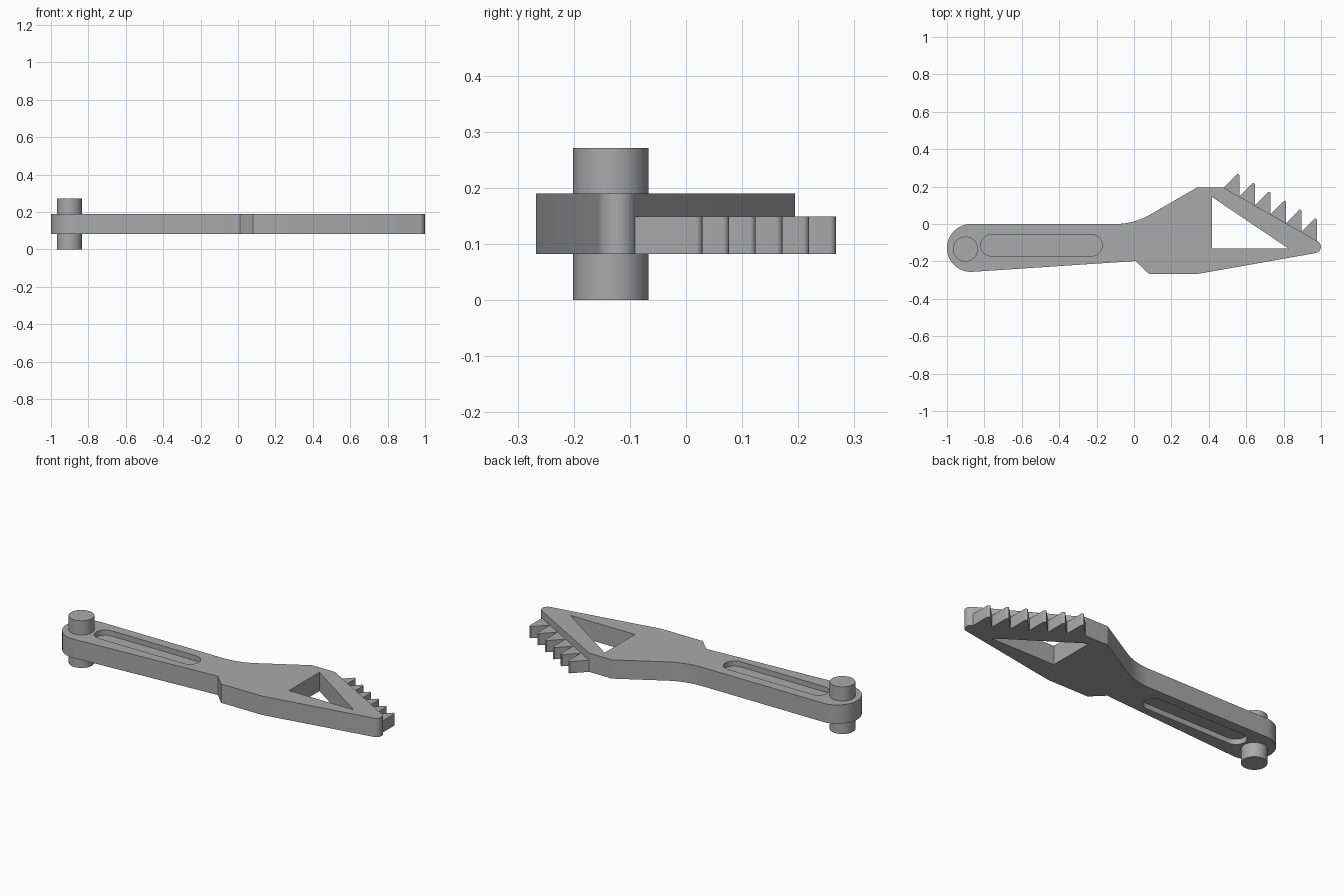
import bpy, bmesh
from math import sin, cos, radians

cube = bpy.data.objects.get("Cube")
if cube:
    bpy.data.objects.remove(cube, do_unlink=True)

grey = bpy.data.materials.new("plain grey")
grey.use_nodes = True
colour = (0.4, 0.4, 0.4, 1)
grey.diffuse_color = colour
grey.node_tree.nodes["Principled BSDF"].inputs["Base Color"].default_value = colour


def arc(cx, cy, r, start, end, steps=16):
    angles = [radians(start + (end - start) * i / steps) for i in range(steps + 1)]
    return [(cx + r * cos(a), cy + r * sin(a)) for a in angles]


def prism(name, outline, z0, z1):
    """Extrude a flat outline from z0 to z1."""
    bm = bmesh.new()
    face = bm.faces.new([bm.verts.new((x, y, z0)) for x, y in outline])
    top = bmesh.ops.extrude_face_region(bm, geom=[face])["geom"]
    bmesh.ops.translate(bm, vec=(0, 0, z1 - z0),
                        verts=[v for v in top if isinstance(v, bmesh.types.BMVert)])
    bmesh.ops.recalc_face_normals(bm, faces=bm.faces)
    mesh = bpy.data.meshes.new(name)
    bm.to_mesh(mesh)
    bm.free()
    mesh.materials.append(grey)
    obj = bpy.data.objects.new(name, mesh)
    bpy.context.collection.objects.link(obj)
    return obj


def activate(obj):
    bpy.ops.object.select_all(action="DESELECT")
    obj.select_set(True)
    bpy.context.view_layer.objects.active = obj


def cut(obj, cutter):
    mod = obj.modifiers.new("cut", "BOOLEAN")
    mod.operation = "DIFFERENCE"
    mod.solver = "EXACT"
    mod.object = cutter
    activate(obj)
    bpy.ops.object.modifier_apply(modifier=mod.name)
    bpy.data.objects.remove(cutter, do_unlink=True)


BOTTOM, TOP, TOOTH_TOP = 0.082, 0.19, 0.149
RECESS = 0.03

# Arm: round pivot end, straight handle, wide head and rounded tip
outline = arc(-0.872, -0.128, 0.128, 90, 274, 32)
outline += [(0.01, -0.198), (0.08, -0.267), (0.34, -0.267)]
outline += arc(0.965, -0.122, 0.034, -80, 60)
outline += [(0.48, 0.194), (0.335, 0.194)]
outline += arc(-0.1, 0.37, 0.37, -60, -90)
arm = prism("arm", outline, BOTTOM, TOP)

# Triangular window through the head
cut(arm, prism("window_cutter", [(0.416, 0.145), (0.416, -0.131), (0.826, -0.131)], 0, 0.3))

# Rounded slot recessed into both faces
slot = arc(-0.763, -0.114, 0.057, 90, 270) + arc(-0.227, -0.114, 0.057, -90, 90)
cut(arm, prism("upper_slot_cutter", slot, TOP - RECESS, TOP + 0.05))
cut(arm, prism("lower_slot_cutter", slot, BOTTOM - 0.05, BOTTOM + RECESS))

# Pivot pin through the round end
pin = prism("pivot_pin", arc(-0.901, -0.134, 0.067, 0, 348.75, 31), 0, 0.271)

# Row of saw teeth along the slanted edge
teeth = []
for i in range(6):
    x, y = 0.48 + 0.0828 * i, 0.194 - 0.0476 * i
    profile = [(x, y), (x + 0.069, y + 0.069)]
    profile += arc(x + 0.074, y + 0.062, 0.011, 105, 0, 6)
    profile += [(x + 0.085, y - 0.05), (x + 0.07, y - 0.06)]
    teeth.append(prism(f"tooth_{i + 1}", profile, BOTTOM, TOOTH_TOP))

for obj in [arm, pin] + teeth:
    activate(obj)
    bpy.ops.object.shade_smooth_by_angle(angle=radians(25))
